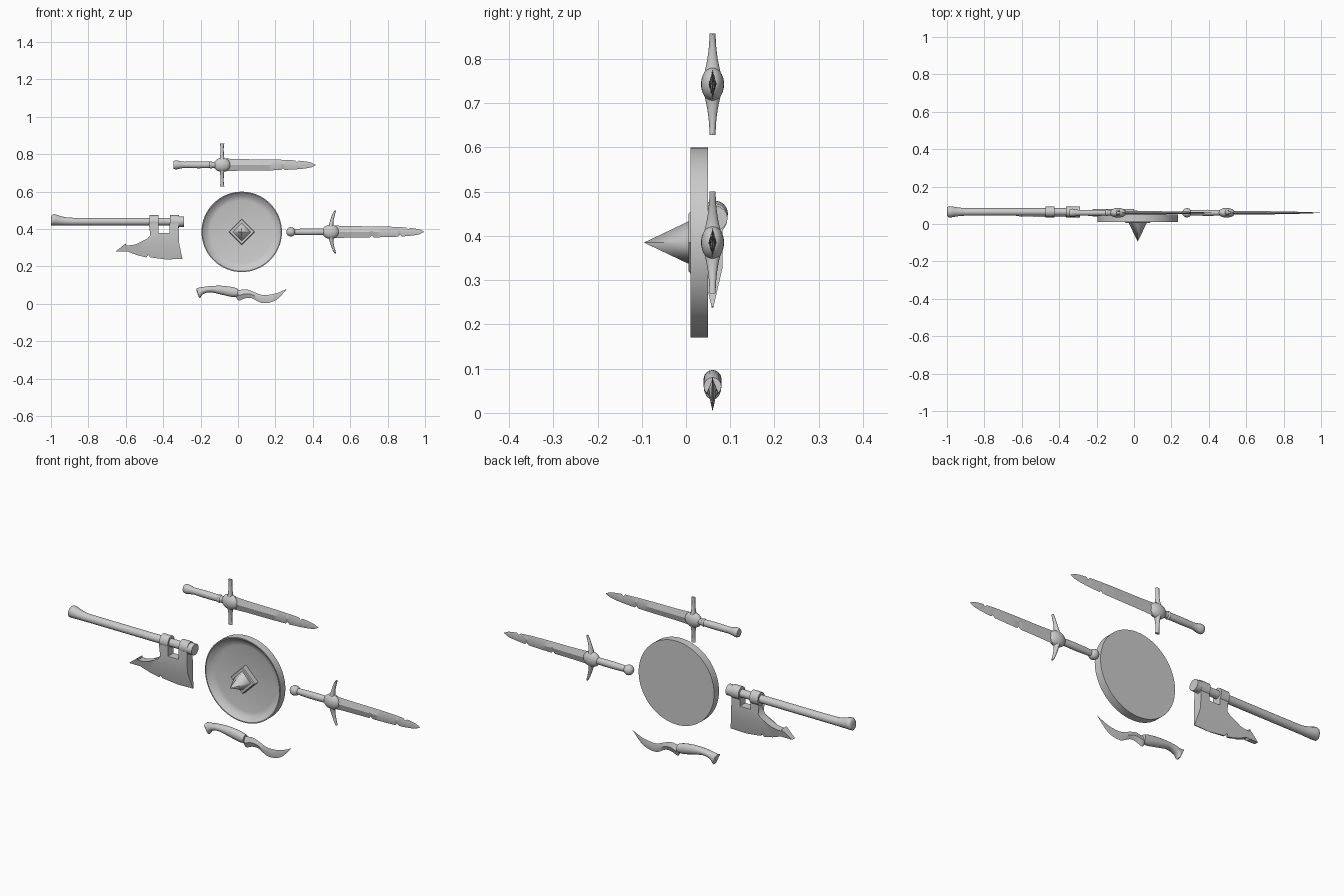
import bpy, bmesh, math
from mathutils import Matrix, Vector

cube = bpy.data.objects.get("Cube")
if cube:
    bpy.data.objects.remove(cube)

grey = bpy.data.materials.new("plain grey")
grey.use_nodes = True
grey.diffuse_color = (0.6, 0.6, 0.6, 1)
grey.node_tree.nodes["Principled BSDF"].inputs["Base Color"].default_value = grey.diffuse_color

WEAPON_Y = 0.06
SHIELD_X, SHIELD_Z = 0.02, 0.385
AXE_Y, AXE_Z = 0.065, 0.44


def finish(name, bm, angle=40):
    """Turn a bmesh into a smooth object whose edges above the angle stay sharp."""
    bmesh.ops.recalc_face_normals(bm, faces=bm.faces)
    mesh = bpy.data.meshes.new(name)
    bm.to_mesh(mesh)
    bm.free()
    mesh.materials.append(grey)
    mesh.polygons.foreach_set("use_smooth", [True] * len(mesh.polygons))
    mesh.set_sharp_from_angle(angle=math.radians(angle))
    bpy.context.collection.objects.link(bpy.data.objects.new(name, mesh))


def circle(sides):
    """Cosine and sine around a regular polygon."""
    return [(math.cos(math.tau * i / sides), math.sin(math.tau * i / sides)) for i in range(sides)]


def skin(name, rings, angle):
    """Bridge rings of points into a closed solid."""
    bm = bmesh.new()
    loops = [[bm.verts.new(point) for point in ring] for ring in rings]
    for near, far in zip(loops, loops[1:]):
        for i in range(len(near)):
            bm.faces.new((near[i - 1], near[i], far[i], far[i - 1]))
    bm.faces.new(loops[0])
    bm.faces.new(loops[-1])
    finish(name, bm, angle)


def disc(name, profile, sides, angle):
    """Turn a profile of (radius, y) about the shield's axis."""
    skin(name, [[(SHIELD_X + radius * c, y, SHIELD_Z + radius * s) for c, s in circle(sides)]
                for radius, y in profile], angle)


def loft(name, stations, sides=16, y=WEAPON_Y, upright=False, angle=40):
    """Skin oval sections (position, middle, half width, half depth) along x, or along z if upright."""
    rings = []
    for position, middle, half, depth in stations:
        ring = [(position, y + depth * s, middle + half * c) for c, s in circle(sides)]
        rings.append([point[::-1] for point in ring] if upright else ring)
    skin(name, rings, angle)


def ball(name, x, z, radii):
    """Ellipsoid on the weapons' plane."""
    bm = bmesh.new()
    bmesh.ops.create_uvsphere(bm, u_segments=24, v_segments=16, radius=1,
                              matrix=Matrix.Translation((x, WEAPON_Y, z)) @ Matrix.Diagonal((*radii, 1)))
    finish(name, bm)


def smooth(points, steps=4):
    """Resample points along a smooth curve that passes through them."""
    points = [Vector(p) for p in points]
    result = []
    for i in range(len(points) - 1):
        start, end = points[i], points[i + 1]
        leave = (end - points[max(i - 1, 0)]) / 2
        arrive = (points[min(i + 2, len(points) - 1)] - start) / 2
        for step in range(steps):
            t = step / steps
            ease = t * t * (3 - 2 * t)
            result.append(start.lerp(end, ease) + leave * t * (1 - t) ** 2 - arrive * t * t * (1 - t))
    return result + [points[-1]]


def sword(name, x, z, grip, bend, tip, upper_nicks, lower_nicks):
    """Grip, boss, crossguard and nicked blade around a guard at (x, z)."""
    # Grip swells in the middle
    loft(name + "_grip", [(x - grip * t / 8, z, r, r * 0.9) for t in range(9)
                          for r in [0.015 + 0.003 * math.sin(math.pi * t / 8)]])
    ball(name + "_boss", x, z, (0.045, 0.038, 0.026)[:1] + (0.026, 0.038))

    # Guard arms thin out, bend forward and end in a flare or a point
    arms = []
    for i in range(-12, 13):
        t = abs(i) / 12
        arms.append((z + 0.115 * i / 12, x + bend * t * t,
                     0.008 + 0.012 * (1 - t) ** 3 + tip * t ** 8, 0.007 + 0.019 * (1 - t) ** 2))
    loft(name + "_guard", arms, sides=12, upright=True)

    # Blade flares at the guard and rounds off to the point
    nicks = upper_nicks + lower_nicks
    spots = {i / 20 for i in range(21) if all(abs(i / 20 - n) > 0.02 for n in nicks)}
    spots.update(n + shift for n in nicks for shift in (-0.02, 0, 0.02))
    stations = []
    for t in sorted(spots):
        half = 0.001 + 0.029 * math.sqrt(1 - t ** 4) + 0.006 * (1 - t) ** 9
        top = half - 0.01 * (t in upper_nicks)
        bottom = half - 0.01 * (t in lower_nicks)
        stations.append((x + t / 2, z + (top - bottom) / 2, (top + bottom) / 2, 0.001 + 0.008 * (1 - t ** 3)))
    loft(name + "_blade", stations, sides=4, angle=30)


# Shield: dished disc with a diamond plate and a spike
disc("shield_disc", [(0.215, 0.05), (0.215, 0.01), (0.21, 0.01), (0.19, 0.03), (0.168, 0.036)], 64, 32)
disc("boss_plate", [(0.07, 0.04), (0.07, 0.01), (0.065, 0.006)], 4, 30)
disc("boss_spike", [(0.05, 0.01), (0.0005, -0.094)], 4, 100)

# Short sword with a flared pommel, long sword with a ball pommel
sword("short_sword", -0.085, 0.743, 0.25, 0, 0.004, [0.8], [0.65])
loft("short_sword_pommel", [(x, 0.743, r, r * 0.9) for x, r in
                            smooth([(-0.345, 0.02), (-0.33, 0.024), (-0.3, 0.018), (-0.27, 0.016)])])
ball("short_sword_collar", -0.145, 0.743, (0.012, 0.018, 0.02))
sword("long_sword", 0.495, SHIELD_Z, 0.2, 0.025, -0.004, [0.83], [0.44, 0.74])
ball("long_sword_pommel", 0.283, SHIELD_Z, (0.025, 0.025, 0.025))

# Axe handle: flat underside, flared butt, thick end and two collars
loft("axe_handle", [(x, (top + 0.42) / 2, (top - 0.42) / 2, (top - 0.42) / 2) for x, top in
                    smooth([(-1, 0.46), (-0.985, 0.48), (-0.92, 0.463), (-0.8, 0.46), (-0.3, 0.46)])], y=AXE_Y)
for part, x, width, radius in (("axe_handle_end", -0.305, 0.03, 0.028),
                               ("axe_collar_left", -0.34, 0.048, 0.034),
                               ("axe_collar_right", -0.45, 0.048, 0.034)):
    loft(part, [(x + side * width / 2, AXE_Z, radius, 0.029) for side in (-1, 1)], y=AXE_Y)


def cutting_edge(x):
    """Height of the axe's lower edge."""
    return 0.237 + 0.043 * min(1, (x + 0.3) / -0.28) ** 3


# Axe head outline: two necks, a swept beard and a notched cutting edge
outline = [(-0.365, 0.43), (-0.365, 0.38), (-0.425, 0.38), (-0.425, 0.43), (-0.475, 0.43), (-0.475, 0.415)]
for i in range(9):
    a = math.pi / 2 * i / 8
    outline.append((-0.6 + 0.142 * math.cos(a), 0.4 - 0.088 * math.sin(a)))
outline += [(-0.6, 0.323), (-0.655, 0.28)]
for x in (-0.6, -0.53, -0.48, -0.38):
    outline += [(x - 0.01, cutting_edge(x)), (x, cutting_edge(x) + 0.015), (x + 0.01, cutting_edge(x))]
outline += [(-0.297, 0.24), (-0.314, 0.32), (-0.318, 0.43)]

# Axe head: two sheets that close towards the cutting edge
bm = bmesh.new()
sheet = bm.faces.new([bm.verts.new((x, 0, z)) for x, z in outline])
bmesh.ops.triangulate(bm, faces=[sheet])
bmesh.ops.bisect_plane(bm, geom=bm.verts[:] + bm.edges[:] + bm.faces[:],
                       plane_co=(0, 0, 0.33), plane_no=(0, 0, 1))
front = bm.verts[:]
rim = [edge for edge in bm.edges if edge.is_boundary]
twin = bmesh.ops.duplicate(bm, geom=bm.verts[:] + bm.edges[:] + bm.faces[:])["vert_map"]
for edge in rim:
    a, b = edge.verts
    bm.faces.new((a, b, twin[b], twin[a]))
for vert in front:
    half = 0.001 + 0.022 * min(1, max(0, (vert.co.z - 0.235) / 0.095))
    vert.co.y = WEAPON_Y - half
    twin[vert].co.y = WEAPON_Y + half
finish("axe_head", bm, 30)


def knife_part(name, points, depth, taper, sides):
    """Loft (x, top, bottom) points, thinning by the taper along the part."""
    points = smooth(points)
    last = len(points) - 1
    loft(name, [(x, (top + low) / 2, (top - low) / 2, depth * (1 - taper * i / last))
                for i, (x, top, low) in enumerate(points)], sides=sides)


# Curved knife with a hooked grip
knife_part("knife_grip", [(-0.222, 0.083, 0.07), (-0.205, 0.088, 0.03), (-0.19, 0.09, 0.05), (-0.15, 0.095, 0.062),
                          (-0.09, 0.097, 0.05), (-0.03, 0.09, 0.037), (0, 0.08, 0.04)], 0.02, 0, 16)
knife_part("knife_blade", [(-0.01, 0.08, 0.036), (0.005, 0.074, 0.018), (0.04, 0.078, 0.03), (0.075, 0.068, 0.03),
                           (0.13, 0.048, 0.004), (0.2, 0.055, 0.018), (0.262, 0.081, 0.08)], 0.014, 0.95, 4)
